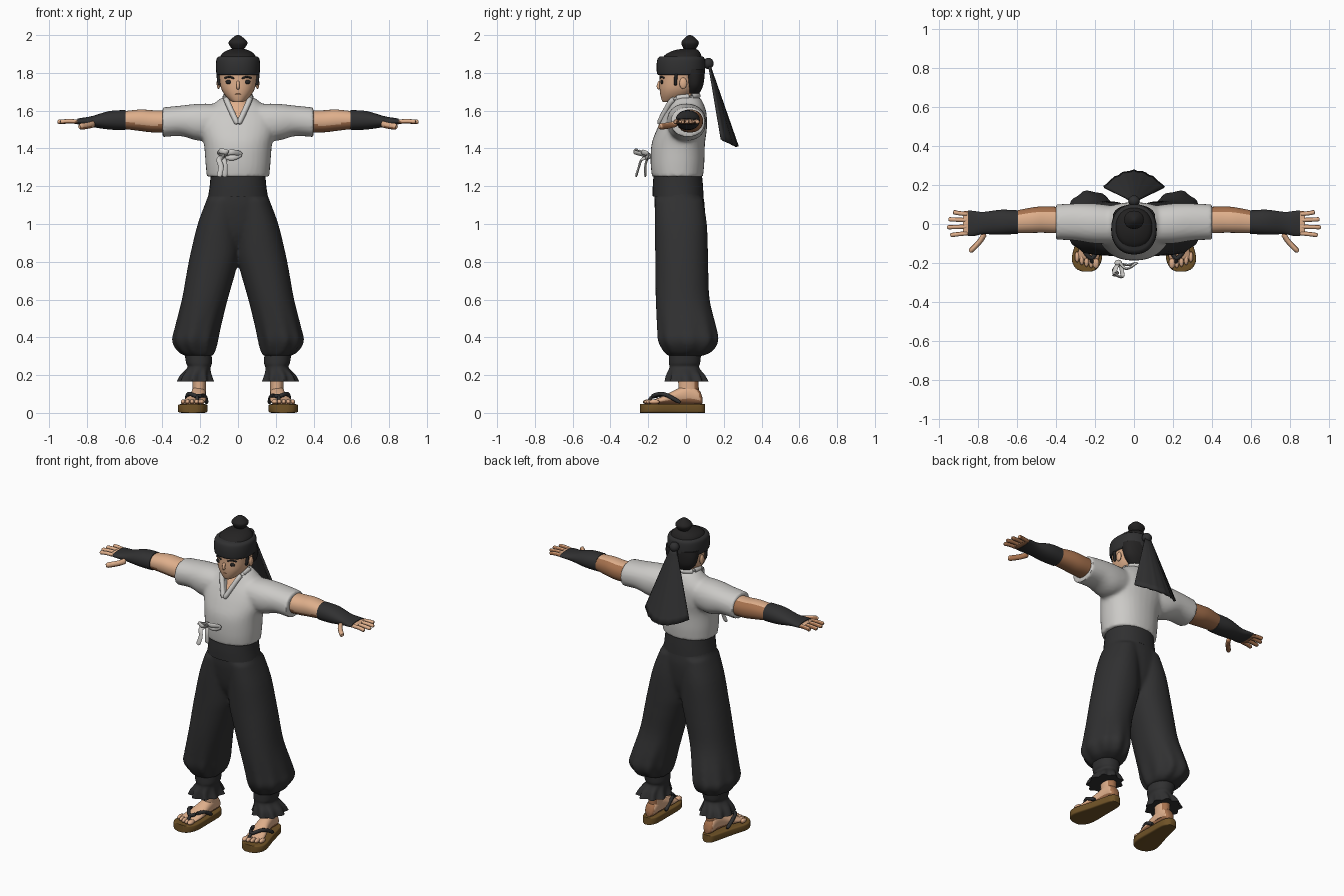
import bpy, bmesh, math
from mathutils import Vector

if "Cube" in bpy.data.objects:
    bpy.data.objects.remove(bpy.data.objects["Cube"], do_unlink=True)


def material(name, r, g, b):
    mat = bpy.data.materials.new(name)
    mat.use_nodes = True
    mat.diffuse_color = (r, g, b, 1)
    shader = mat.node_tree.nodes["Principled BSDF"]
    shader.inputs["Base Color"].default_value = (r, g, b, 1)
    shader.inputs["Roughness"].default_value = 0.8
    return mat


SKIN = material("skin", .74, .43, .26)
TAN = material("tanned skin", .38, .165, .075)
CLOTH = material("off white cloth", .6, .59, .57)
DARK = material("charcoal cloth", .03, .03, .031)
HAIR = material("black hair", .018, .017, .017)
SOLE = material("straw brown", .16, .085, .02)


def select(*objs):
    bpy.ops.object.select_all(action="DESELECT")
    for ob in objs:
        ob.select_set(True)
    bpy.context.view_layer.objects.active = objs[0]


def modifier(ob, kind, **settings):
    mod = ob.modifiers.new(kind.title(), kind)
    for key, value in settings.items():
        setattr(mod, key, value)
    return mod


def finish(bm, name, mat, mirror):
    bmesh.ops.recalc_face_normals(bm, faces=bm.faces)
    mesh = bpy.data.meshes.new(name)
    bm.to_mesh(mesh)
    bm.free()
    ob = bpy.data.objects.new(name, mesh)
    bpy.context.collection.objects.link(ob)
    mesh.materials.append(mat)
    if mirror:
        modifier(ob, "MIRROR")
    select(ob)
    bpy.ops.object.shade_smooth_by_angle(angle=math.radians(50))
    return ob


def spline(rows, steps):
    """Pass a smooth curve through rows of numbers."""
    out = []
    for i in range(len(rows) - 1):
        a, b = rows[max(i - 1, 0)], rows[i]
        c, d = rows[i + 1], rows[min(i + 2, len(rows) - 1)]
        for s in range(steps):
            t = s / steps
            out.append([q + .5 * t * (r - p + t * (2 * p - 5 * q + 4 * r - e + t * (3 * (q - r) + e - p)))
                        for p, q, r, e in zip(a, b, c, d)])
    return out + [list(rows[-1])]


def loft(name, rings, mat, axis="z", mirror=False, n=32, power=2.2, steps=4, folds=9):
    """Rings: place on axis, low and high of both cross directions, fold depth."""
    bm = bmesh.new()
    loops = []
    for t, a0, a1, b0, b1, w in spline([tuple(r) + (0,) * (6 - len(r)) for r in rings], steps):
        loop = []
        for i in range(n):
            ang = math.tau * i / n
            c, s = math.cos(ang), math.sin(ang)
            k = 1 + w * math.cos(folds * ang)
            a = (a0 + a1) / 2 + (a1 - a0) / 2 * k * math.copysign(abs(c) ** (2 / power), c)
            b = (b0 + b1) / 2 + (b1 - b0) / 2 * k * math.copysign(abs(s) ** (2 / power), s)
            loop.append(bm.verts.new({"x": (t, a, b), "y": (a, t, b), "z": (a, b, t)}[axis]))
        loops.append(loop)
    for lo, hi in zip(loops, loops[1:]):
        for i in range(n):
            j = (i + 1) % n
            bm.faces.new((lo[i], lo[j], hi[j], hi[i]))
    bm.faces.new(loops[0])
    bm.faces.new(loops[-1])
    return finish(bm, name, mat, mirror)


def body(name, rings, mat, **kw):
    """A loft that is symmetric in x: height, half width, front, back."""
    return loft(name, [(z, -w, w, f, b) for z, w, f, b in rings], mat, **kw)


def ball(name, place, size, mat, mirror=False):
    bm = bmesh.new()
    bmesh.ops.create_uvsphere(bm, u_segments=20, v_segments=12, radius=1)
    for v in bm.verts:
        v.co = Vector(place) + Vector(p * q for p, q in zip(v.co, size))
    return finish(bm, name, mat, mirror)


def cord(name, points, radius, mat, mirror=False, flat=1):
    """A rounded tube through points, optionally flattened front to back."""
    path = spline(points, 5)
    bm = bmesh.new()
    loops = []
    for i, p in enumerate(path):
        along = Vector(path[min(i + 1, len(path) - 1)]) - Vector(path[max(i - 1, 0)])
        side = along.orthogonal().normalized() if abs(along.y) > .9 * along.length else along.cross((0, 1, 0)).normalized()
        up = along.cross(side).normalized()
        r = radius * (.6 if i in (0, len(path) - 1) else 1)
        loops.append([bm.verts.new(Vector(p) + r * (side * math.cos(k * math.tau / 10) + flat * up * math.sin(k * math.tau / 10)))
                      for k in range(10)])
    for lo, hi in zip(loops, loops[1:]):
        for i in range(10):
            bm.faces.new((lo[i], lo[i - 1], hi[i - 1], hi[i]))
    bm.faces.new(loops[0])
    bm.faces.new(loops[-1])
    return finish(bm, name, mat, mirror)


def tan_backs(ob):
    """Tanned tone on the backs and undersides of bare limbs."""
    ob.data.materials.append(TAN)
    for f in ob.data.polygons:
        f.material_index = int(f.normal.y > .45 or f.normal.z < -.3)


def fuse(name, parts):
    """Blend overlapping lofts into one garment."""
    for ob in parts:
        select(ob)
        for mod in list(ob.modifiers):
            bpy.ops.object.modifier_apply(modifier=mod.name)
    select(*parts)
    bpy.ops.object.join()
    ob = parts[0]
    ob.name = name
    modifier(ob, "REMESH", mode="VOXEL", voxel_size=.011, use_smooth_shade=True)
    modifier(ob, "SMOOTH", factor=.5, iterations=3)
    for mod in list(ob.modifiers):
        bpy.ops.object.modifier_apply(modifier=mod.name)
    return ob


# Shirt with sleeves and a cut V neck
torso = body("torso", [(1.25, .165, -.18, .09), (1.32, .172, -.187, .097), (1.42, .18, -.183, .1),
                       (1.5, .2, -.155, .11), (1.57, .2, -.12, .11), (1.62, .15, -.09, .1),
                       (1.67, .085, -.065, .075)], CLOTH)
sleeve = loft("sleeve", [(.08, -.1, .09, 1.46, 1.635), (.2, -.1, .105, 1.44, 1.637), (.3, -.085, .105, 1.465, 1.627),
                         (.4, -.08, .1, 1.46, 1.617)], CLOTH, "x", True)
shirt = fuse("shirt", [torso, sleeve])
bm = bmesh.new()
vees = [[bm.verts.new((x, y, z)) for x, z in ((0, 1.535), (.068, 1.72), (-.068, 1.72))] for y in (-.3, .01)]
bm.faces.new(vees[0])
bm.faces.new(vees[1])
for i in range(3):
    bm.faces.new((vees[0][i], vees[0][i - 1], vees[1][i - 1], vees[1][i]))
cutter = finish(bm, "neck_cutter", CLOTH, False)
select(shirt)
modifier(shirt, "BOOLEAN", object=cutter, operation="DIFFERENCE", solver="EXACT")
bpy.ops.object.modifier_apply(modifier="Boolean")
bpy.data.objects.remove(cutter, do_unlink=True)
select(shirt)
bpy.ops.object.shade_smooth_by_angle(angle=math.radians(50))
body("chest", [(1.48, .12, -.13, .06), (1.55, .12, -.108, .06), (1.61, .085, -.075, .06), (1.65, .058, -.055, .05),
               (1.72, .05, -.055, .05)], SKIN)
cord("collar", [(.003, -.143, 1.53), (.036, -.108, 1.6), (.062, -.064, 1.66), (.062, .03, 1.675), (0, .068, 1.68)],
     .015, CLOTH, True)

# Side tie of the shirt
for name, pts in (("tie_loop_left", [(-.08, -.185, 1.36), (-.04, -.23, 1.38), (.01, -.2, 1.37), (-.03, -.21, 1.35), (-.08, -.2, 1.36)]),
                  ("tie_loop_right", [(-.08, -.2, 1.36), (-.1, -.25, 1.385), (-.06, -.27, 1.38), (-.07, -.2, 1.36)]),
                  ("tie_end_outer", [(-.08, -.2, 1.36), (-.1, -.235, 1.34), (-.09, -.25, 1.3), (-.1, -.265, 1.25)]),
                  ("tie_end_inner", [(-.08, -.2, 1.36), (-.07, -.215, 1.31), (-.07, -.215, 1.25)])):
    cord(name, pts, .014, CLOTH, flat=.45)
ball("tie_knot", (-.08, -.2, 1.36), (.02, .017, .018), CLOTH)

# Wide trousers gathered below the knee
hips = body("hips", [(.86, .1, -.09, .06), (.95, .17, -.14, .09), (1.08, .18, -.165, .1), (1.16, .155, -.168, .09),
                     (1.26, .142, -.165, .08)], DARK)
leg = loft("leg", [(.3, .135, .275, -.09, .08, .03), (.325, .12, .315, -.115, .135, .05), (.38, .105, .345, -.145, .168, .04),
                   (.45, .09, .333, -.152, .16, .02), (.6, .055, .297, -.16, .125), (.75, .012, .27, -.162, .118),
                   (.85, -.01, .25, -.163, .116), (1, -.01, .213, -.165, .11), (1.13, -.01, .165, -.163, .09)],
           DARK, "z", True, n=54)
fuse("trousers", [hips, leg])
body("waistband", [(1.145, .158, -.176, .093), (1.2, .15, -.176, .09), (1.255, .145, -.172, .085)], DARK)
loft("trouser_cuffs", [(.165, .13, .315, -.105, .11, .1), (.2, .14, .3, -.1, .095, .07), (.24, .145, .268, -.088, .07),
                       (.265, .138, .275, -.09, .075), (.31, .14, .282, -.09, .08)], DARK, "z", True, n=54)

# Arms, wraps and hands
arms = loft("arms", [(.35, -.05, .085, 1.485, 1.6), (.45, -.045, .09, 1.485, 1.602), (.52, -.045, .085, 1.493, 1.606),
                     (.62, -.045, .065, 1.505, 1.595)], SKIN, "x", True)
loft("forearm_wraps", [(.595, -.05, .07, 1.497, 1.603), (.68, -.055, .073, 1.5, 1.598), (.77, -.052, .062, 1.513, 1.572),
                       (.82, -.062, .067, 1.522, 1.563), (.85, -.062, .07, 1.527, 1.558)], DARK, "x", True)
skin_parts = [arms, loft("palms", [(.8, -.055, .06, 1.527, 1.555), (.86, -.06, .067, 1.53, 1.553),
                                   (.875, -.055, .062, 1.535, 1.55)], SKIN, "x", True)]
for finger, y, tip in (("index", -.052, .94), ("middle", -.015, .956), ("ring", .022, .95), ("little", .056, .925)):
    skin_parts.append(cord(finger + "_fingers", [(.85, y * .9, 1.542), (.9, y, 1.544), (tip, y * 1.1, 1.54)], .0115, SKIN, True))
skin_parts.append(cord("thumbs", [(.765, -.05, 1.53), (.79, -.09, 1.522), (.84, -.142, 1.515)], .017, SKIN, True, flat=.8))

# Feet
skin_parts.append(loft("ankles", [(.07, .17, .24, -.045, .075), (.12, .17, .24, -.04, .068), (.25, .165, .245, -.045, .065)],
                       SKIN, "z", True))
skin_parts.append(loft("feet", [(.087, .19, .225, .05, .08), (.07, .175, .24, .045, .12), (.02, .17, .245, .045, .15),
                                (-.05, .17, .255, .045, .125), (-.12, .17, .28, .045, .09), (-.18, .18, .295, .045, .068)],
                       SKIN, "y", True))
for i, toe in enumerate(("big", "second", "third", "fourth", "small")):
    x = .195 + i * .024
    skin_parts.append(ball(toe + "_toes", (x, -.2 + .004 * i * i / 2, .058), (.017 if i == 0 else .012, .028, .014), SKIN, True))
for part in skin_parts:
    tan_backs(part)
loft("sandal_soles", [(y, a, b, 0, .047) for y, a, b in ((-.243, .215, .265), (-.225, .185, .3), (-.17, .163, .318), (-.05, .163, .285),
                                                        (.05, .165, .26), (.085, .178, .248), (.1, .195, .23))],
     SOLE, "y", True, power=7)
cord("sandal_straps", [(.166, -.03, .052), (.178, -.1, .09), (.216, -.175, .088), (.262, -.12, .1), (.272, -.03, .055)],
     .011, DARK, True)
cord("toe_posts", [(.214, -.2, .045), (.216, -.19, .075), (.216, -.17, .09)], .009, DARK, True)

# Head and face
body("head", [(1.645, .025, -.122, -.06), (1.655, .042, -.128, -.02), (1.685, .071, -.136, .03), (1.72, .09, -.14, .06),
              (1.77, .1, -.14, .08), (1.82, .103, -.14, .09), (1.88, .09, -.12, .08)], SKIN)
cord("nose", [(0, -.138, 1.755), (0, -.147, 1.728), (0, -.139, 1.718)], .009, SKIN)
ball("mouth", (0, -.133, 1.688), (.018, .005, .003), TAN)
ball("ears", (.103, -.015, 1.745), (.01, .02, .03), SKIN, True)
ball("eyes", (.046, -.127, 1.752), (.02, .008, .012), HAIR, True)
cord("eyebrows", [(.02, -.137, 1.77), (.045, -.131, 1.779), (.072, -.115, 1.772)], .005, HAIR, True)
body("back_hair", [(1.69, .06, .005, .07), (1.73, .095, -.005, .09), (1.78, .107, -.02, .098), (1.82, .108, -.04, .1)], HAIR)
cord("sideburns", [(.104, -.05, 1.8), (.103, -.055, 1.765), (.098, -.055, 1.735)], .009, HAIR, True)

# Headband, hair cap and topknot
body("headband", [(1.79, .11, -.148, .094), (1.8, .115, -.154, .1), (1.84, .117, -.156, .102), (1.875, .113, -.15, .099),
                  (1.888, .1, -.135, .088)], DARK)
body("hair_cap", [(1.87, .1, -.132, .088), (1.9, .086, -.105, .078), (1.92, .055, -.06, .065), (1.928, .025, -.015, .05)], HAIR)
body("topknot", [(1.915, .02, 0, .04), (1.935, .038, -.016, .058), (1.96, .05, -.025, .068), (1.98, .035, -.012, .055),
                 (1.995, .016, .004, .036), (2, .005, .015, .025)], HAIR)

# Headband knot with its fanned tail
ball("headband_knot", (0, .118, 1.85), (.03, .028, .03), DARK)
bm = bmesh.new()
rows, cols = 12, 16
grid = []
for r in range(rows + 1):
    t = r / rows
    row = []
    for c in range(cols + 1):
        u = 2 * c / cols - 1
        fold = .004 * t * math.cos(c * 2.4)
        row.append(bm.verts.new((u * (.018 + .137 * t), .122 + .148 * t - .085 * t * u * u + fold,
                                 1.845 - t * (.435 - .04 * u * u))))
    grid.append(row)
for lo, hi in zip(grid, grid[1:]):
    for c in range(cols):
        bm.faces.new((lo[c], lo[c + 1], hi[c + 1], hi[c]))
tail = finish(bm, "headband_tail", DARK, False)
modifier(tail, "SOLIDIFY", thickness=.012, offset=0)
